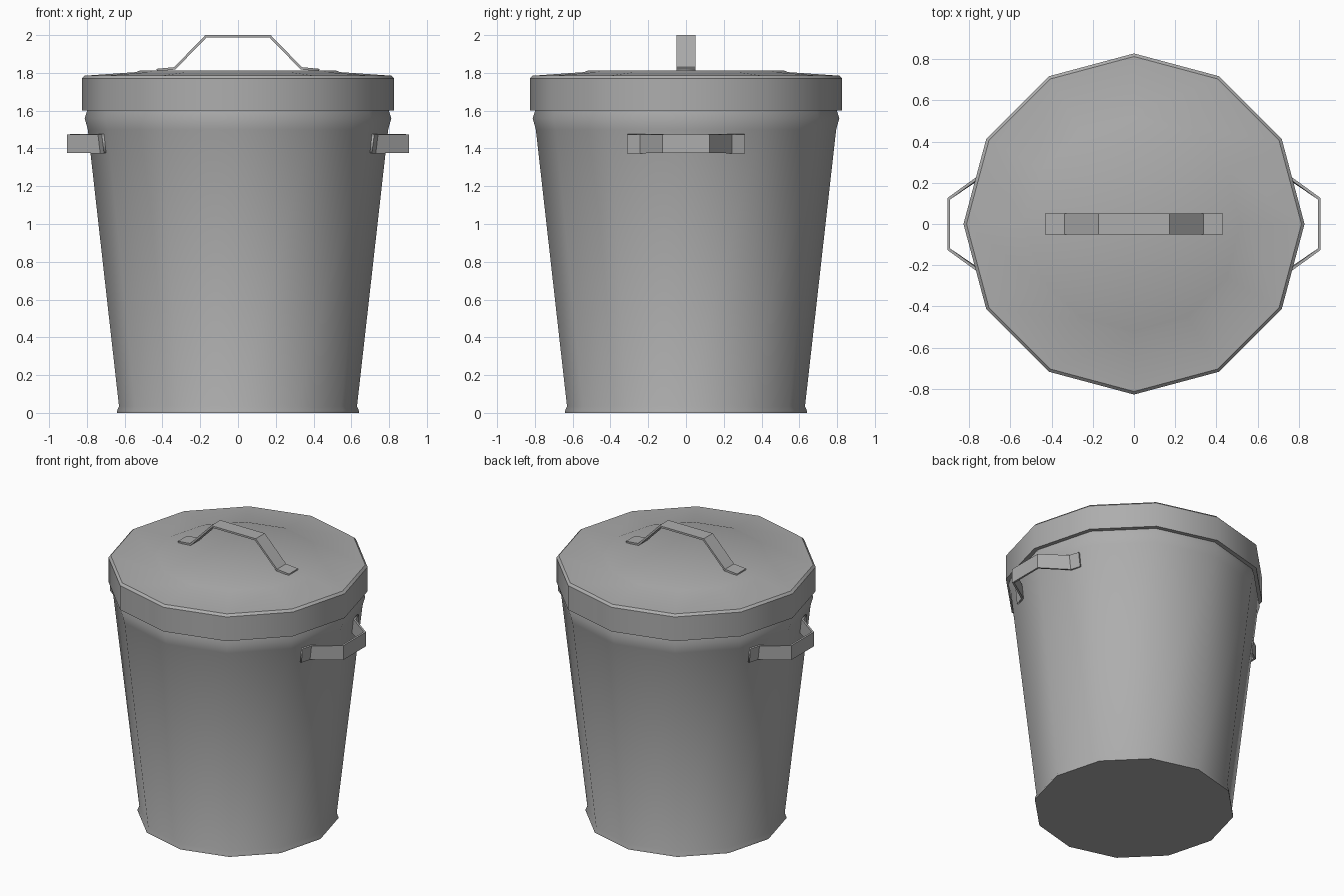
import bpy, bmesh, math

if "Cube" in bpy.data.objects:
    bpy.data.objects.remove(bpy.data.objects["Cube"])

metal = bpy.data.materials.new("grey_metal")
metal.diffuse_color = (0.42, 0.42, 0.42, 1)
metal.use_nodes = True
metal.node_tree.nodes["Principled BSDF"].inputs["Base Color"].default_value = metal.diffuse_color

SIDES = 12


def finish(bm, name, angle):
    """Smooth faces, keep edges above the angle sharp, make the object."""
    bmesh.ops.recalc_face_normals(bm, faces=bm.faces)
    for f in bm.faces:
        f.smooth = True
    for e in bm.edges:
        e.smooth = e.calc_face_angle(math.pi) < math.radians(angle)
    mesh = bpy.data.meshes.new(name)
    bm.to_mesh(mesh)
    bm.free()
    mesh.materials.append(metal)
    obj = bpy.data.objects.new(name, mesh)
    bpy.context.collection.objects.link(obj)
    return obj


def lathe(name, profile, cap_first=False, cap_last=False):
    """Twelve-sided turned shape from (radius, z) points."""
    bm = bmesh.new()
    rings = [[bm.verts.new((r * math.cos(i * math.tau / SIDES),
                            r * math.sin(i * math.tau / SIDES), z))
              for i in range(SIDES)] for r, z in profile]
    for a, b in zip(rings, rings[1:]):
        for i in range(SIDES):
            j = (i + 1) % SIDES
            bm.faces.new((a[i], a[j], b[j], b[i]))
    if cap_first:
        bm.faces.new(rings[0][::-1])
    if cap_last:
        bm.faces.new(rings[-1])
    return finish(bm, name, 35)


def strap(name, low, high, thick=0.013):
    """Bent flat strap between two matching edge paths."""
    bm = bmesh.new()
    a = [bm.verts.new(p) for p in low]
    b = [bm.verts.new(p) for p in high]
    for i in range(len(a) - 1):
        bm.faces.new((a[i], a[i + 1], b[i + 1], b[i]))
    obj = finish(bm, name, 5)
    mod = obj.modifiers.new("thickness", 'SOLIDIFY')
    mod.thickness = thick
    mod.offset = 0
    mod.use_even_offset = True
    return obj


# Can body: foot lip, tapered wall, rolled rim
lathe("can_body", [(0.64, 0), (0.64, 0.012), (0.63, 0.035), (0.795, 1.5),
                   (0.812, 1.56), (0.798, 1.6), (0.798, 1.62)], cap_first=True)

# Lid: skirt, small bevel, shallow slope, raised centre disc
lathe("lid", [(0.785, 1.6), (0.827, 1.6), (0.827, 1.77), (0.812, 1.785),
              (0.54, 1.804), (0.52, 1.812)], cap_last=True)

# Lid handle
half = [(0.43, 1.815), (0.335, 1.824), (0.17, 1.9935)]
path = [(-x, z) for x, z in half] + half[::-1]
strap("lid_handle", [(x, -0.05, z) for x, z in path],
      [(x, 0.05, z) for x, z in path])

# Side handles, feet tilted to follow the wall
half = [(0.709, 0.31, 0.006), (0.73, 0.24, 0.006), (0.899, 0.122, 0)]
path = half + [(x, -y, t) for x, y, t in half[::-1]]
for side, s in (("left", -1), ("right", 1)):
    strap(side + "_handle", [(s * (x - t), y, 1.375) for x, y, t in path],
          [(s * (x + t), y, 1.475) for x, y, t in path])
